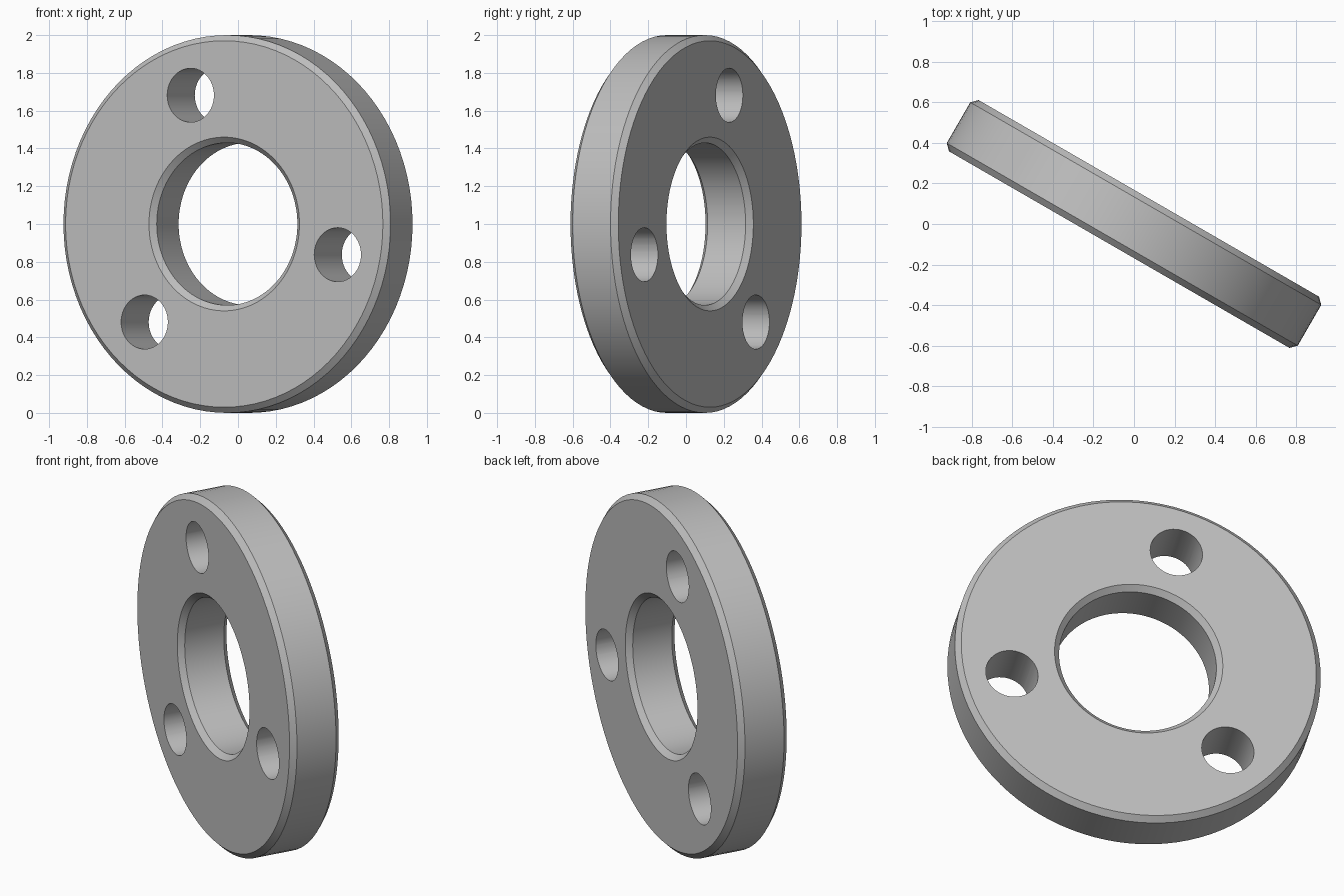
import bpy, bmesh
from math import pi, radians, cos, sin
from mathutils import Matrix, Vector

cube = bpy.data.objects.get("Cube")
if cube:
    bpy.data.objects.remove(cube)

OUTER, BORE = 1.0, 0.43           # radii of rim and bore
HALF, CHAMFER = 0.146, 0.03       # half thickness and edge chamfer
HOLE_RADIUS, HOLE_CIRCLE, HOLE_START = 0.143, 0.712, -13.2
SEGMENTS = 96

steel = bpy.data.materials.new("light grey")
steel.use_nodes = True
colour = (0.52, 0.52, 0.52, 1)
steel.diffuse_color = colour
steel.node_tree.nodes["Principled BSDF"].inputs["Base Color"].default_value = colour


def add_object(name, bm):
    bmesh.ops.recalc_face_normals(bm, faces=bm.faces)
    mesh = bpy.data.meshes.new(name)
    bm.to_mesh(mesh)
    bm.free()
    mesh.materials.append(steel)
    obj = bpy.data.objects.new(name, mesh)
    bpy.context.collection.objects.link(obj)
    return obj


# Ring: chamfered rectangular section turned about the local z axis
side = HALF - CHAMFER
half_section = [(BORE, side), (BORE + CHAMFER, HALF),
                (OUTER - CHAMFER, HALF), (OUTER, side)]
section = half_section + [(r, -h) for r, h in reversed(half_section)]
bm = bmesh.new()
verts = [bm.verts.new((r, 0, h)) for r, h in section]
edges = [bm.edges.new((v, verts[i - 1])) for i, v in enumerate(verts)]
bmesh.ops.spin(bm, geom=verts + edges, cent=(0, 0, 0), axis=(0, 0, 1),
               angle=2 * pi, steps=SEGMENTS)
bmesh.ops.remove_doubles(bm, verts=bm.verts, dist=1e-4)
ring = add_object("flange_ring", bm)

# Three evenly spaced through holes
bm = bmesh.new()
for i in range(3):
    a = radians(HOLE_START + i * 120)
    centre = Vector((cos(a), sin(a), 0)) * HOLE_CIRCLE
    bmesh.ops.create_cone(bm, cap_ends=True, segments=48, radius1=HOLE_RADIUS,
                          radius2=HOLE_RADIUS, depth=1,
                          matrix=Matrix.Translation(centre))
cutter = add_object("hole_cutter", bm)
cutter.hide_render = True

bpy.ops.object.select_all(action='DESELECT')
bpy.context.view_layer.objects.active = ring
ring.select_set(True)
holes = ring.modifiers.new("bolt_holes", 'BOOLEAN')
holes.operation, holes.solver, holes.object = 'DIFFERENCE', 'EXACT', cutter
bpy.ops.object.modifier_apply(modifier=holes.name)
bpy.data.objects.remove(cutter)

# Stand the ring on its rim, turned to the side
stand = (Matrix.Translation((0, 0, OUTER)) @ Matrix.Rotation(radians(-30), 4, 'Z')
         @ Matrix.Rotation(radians(90), 4, 'X'))
ring.data.transform(stand)
bpy.ops.object.shade_smooth_by_angle(angle=radians(30))
